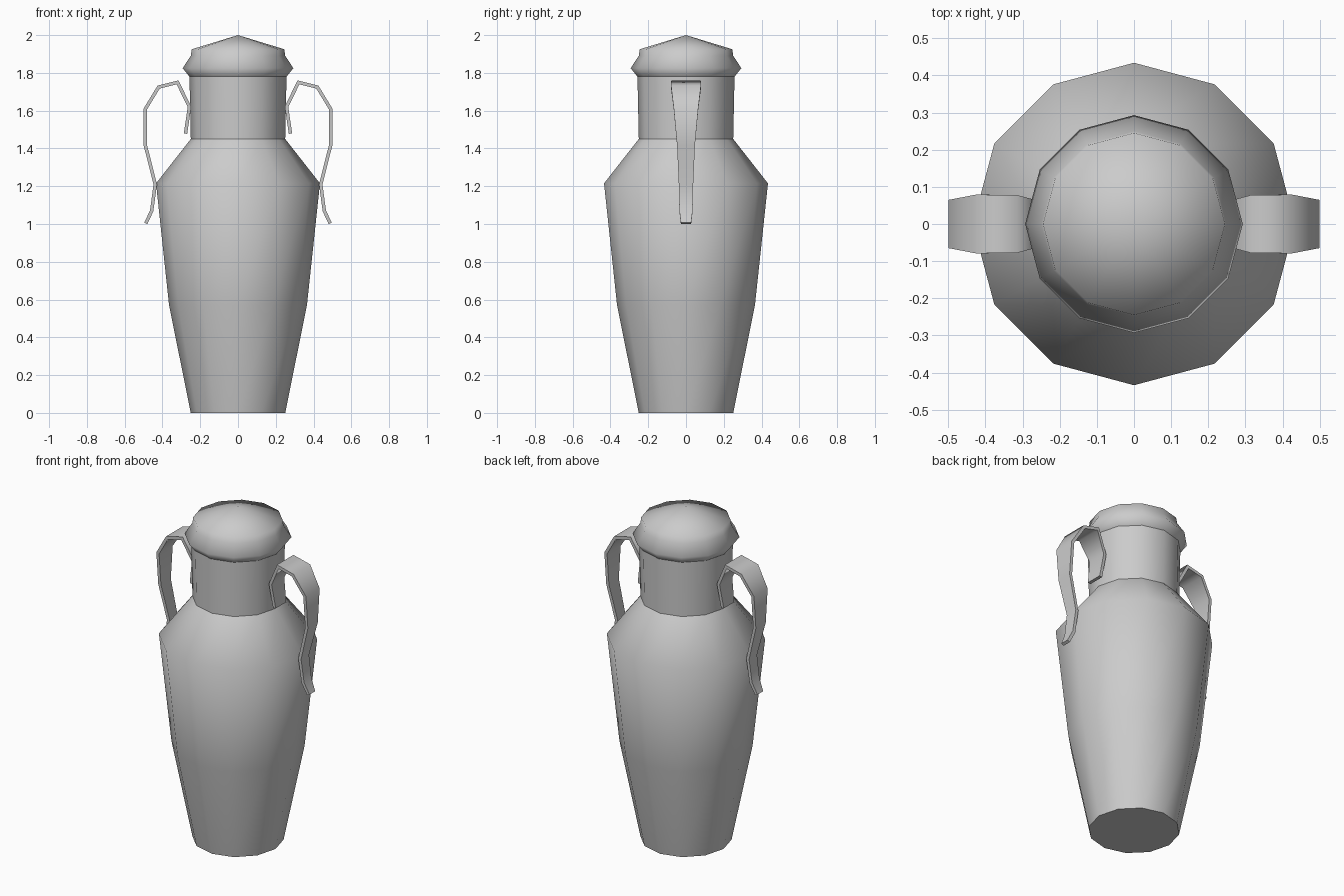
import bpy
import bmesh
import math
from mathutils import Vector

cube = bpy.data.objects.get("Cube")
if cube:
    bpy.data.objects.remove(cube)

SIDES = 12

grey = bpy.data.materials.new("plain_grey")
grey.use_nodes = True
colour = (0.6, 0.6, 0.6, 1)
grey.diffuse_color = colour
grey.node_tree.nodes["Principled BSDF"].inputs["Base Color"].default_value = colour


def finish(name, bm):
    bmesh.ops.recalc_face_normals(bm, faces=bm.faces)
    for face in bm.faces:
        face.smooth = True
    mesh = bpy.data.meshes.new(name)
    bm.to_mesh(mesh)
    bm.free()
    mesh.materials.append(grey)
    obj = bpy.data.objects.new(name, mesh)
    bpy.context.collection.objects.link(obj)
    return obj


def bridge(bm, low, high):
    n = len(low)
    for i in range(n):
        j = (i + 1) % n
        bm.faces.new((low[i], low[j], high[j], high[i]))


def lathe(name, profile, base=False, tip=None):
    """Turn a (radius, height) profile about z, with optional flat base and tip."""
    bm = bmesh.new()
    rings = []
    for r, z in profile:
        angles = [math.tau * i / SIDES for i in range(SIDES)]
        rings.append([bm.verts.new((r * math.cos(a), r * math.sin(a), z)) for a in angles])
    for low, high in zip(rings, rings[1:]):
        bridge(bm, low, high)
    if base:
        for edge in bm.faces.new(rings[0]).edges:
            edge.smooth = False
    if tip:
        top = bm.verts.new((0, 0, tip))
        for i in range(SIDES):
            bm.faces.new((rings[-1][i], rings[-1][(i + 1) % SIDES], top))
    return finish(name, bm)


def strap(name, path, thickness, side):
    """Sweep a flat band along (x, z, half width) points, mitred at the bends."""
    bm = bmesh.new()
    points = [Vector((x, z)) for x, z, _ in path]
    rings = []
    for i, (x, z, w) in enumerate(path):
        before = (points[i] - points[max(i - 1, 0)]).normalized()
        after = (points[min(i + 1, len(path) - 1)] - points[i]).normalized()
        along = (before + after).normalized()
        cosine = along.dot(after if after.length else before)
        off = Vector((-along.y, along.x)) * thickness / 2 / cosine
        corners = ((1, -w), (1, w), (-1, w), (-1, -w))
        rings.append([bm.verts.new((side * (x + s * off.x), y, z + s * off.y))
                      for s, y in corners])
    for low, high in zip(rings, rings[1:]):
        bridge(bm, low, high)
        # Crisp long edges, soft bends
        for a, b in zip(low, high):
            bm.edges.get((a, b)).smooth = False
    for ring in (rings[0], rings[-1]):
        for edge in bm.faces.new(ring).edges:
            edge.smooth = False
    return finish(name, bm)


# Tapered vessel with sloping shoulder
lathe("body", [(0.25, 0), (0.365, 0.57), (0.434, 1.215), (0.25, 1.45)], base=True)

# Straight neck
lathe("neck", [(0.25, 1.45), (0.257, 1.78)])

# Flared lid with shallow cone top
lathe("lid", [(0.257, 1.78), (0.293, 1.825), (0.25, 1.89), (0.245, 1.925)], tip=2.0)

# Pair of curved strap handles
handle_path = [
    (0.278, 1.478, 0.05), (0.257, 1.62, 0.06), (0.32, 1.75, 0.078),
    (0.42, 1.725, 0.079), (0.49, 1.61, 0.065), (0.49, 1.415, 0.047),
    (0.438, 1.21, 0.038), (0.457, 1.07, 0.035), (0.488, 1.003, 0.027),
]
for label, side in (("left", 1), ("right", -1)):
    strap(label + "_handle", handle_path, 0.018, side)
